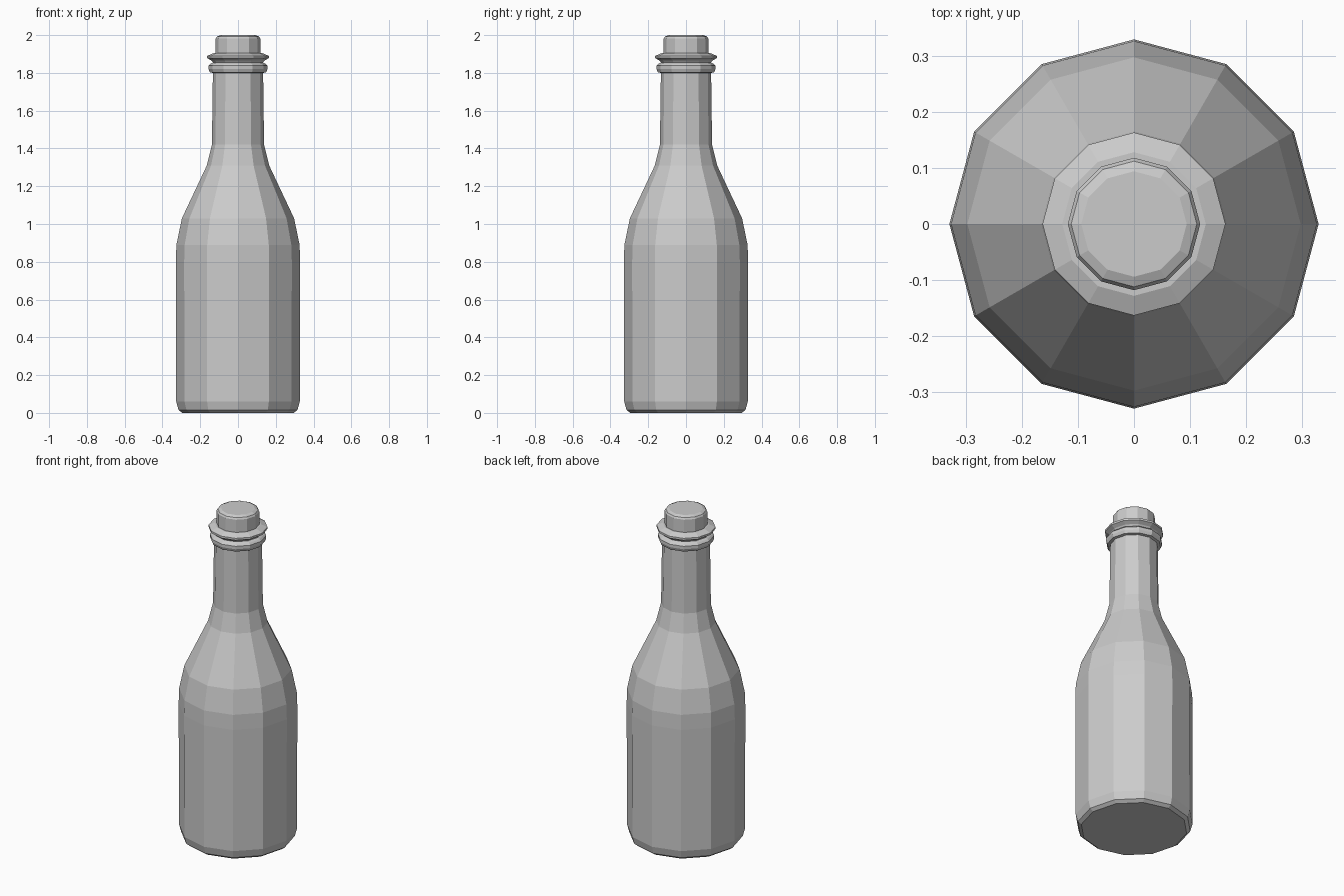
import bpy, bmesh
from math import cos, sin, tau

SIDES = 12

cube = bpy.data.objects.get("Cube")
if cube:
    bpy.data.objects.remove(cube, do_unlink=True)

grey = bpy.data.materials.new("plain grey")
grey.use_nodes = True
grey.diffuse_color = (0.6, 0.6, 0.6, 1)
grey.node_tree.nodes["Principled BSDF"].inputs["Base Color"].default_value = grey.diffuse_color


def lathe(name, profile):
    """Spin a (radius, height) profile round z and cap both ends."""
    bm = bmesh.new()
    rings = [[bm.verts.new((r * cos(tau * i / SIDES), r * sin(tau * i / SIDES), z))
              for i in range(SIDES)] for r, z in profile]
    for low, high in zip(rings, rings[1:]):
        for i in range(SIDES):
            j = (i + 1) % SIDES
            bm.faces.new((low[i], low[j], high[j], high[i]))
    bm.faces.new(rings[0][::-1])
    bm.faces.new(rings[-1])
    mesh = bpy.data.meshes.new(name)
    bm.to_mesh(mesh)
    bm.free()
    mesh.materials.append(grey)
    obj = bpy.data.objects.new(name, mesh)
    bpy.context.collection.objects.link(obj)
    return obj


# Bottle: chamfered base, straight body, shoulder and neck
body = [(0.295, 0), (0.315, 0.015), (0.327, 0.06), (0.329, 0.8), (0.326, 0.89),
        (0.297, 1.03), (0.165, 1.31), (0.138, 1.42), (0.133, 1.8)]
# Two raised collars below the mouth
collars = [(0.149, 1.803), (0.156, 1.82), (0.156, 1.838), (0.146, 1.848),
           (0.132, 1.855), (0.14, 1.865), (0.163, 1.878), (0.163, 1.89),
           (0.128, 1.905), (0.115, 1.905)]
lathe("bottle", body + collars)

# Stopper with a softened top edge
lathe("stopper", [(0.118, 1.87), (0.118, 1.982), (0.112, 1.992), (0.094, 2.0)])
